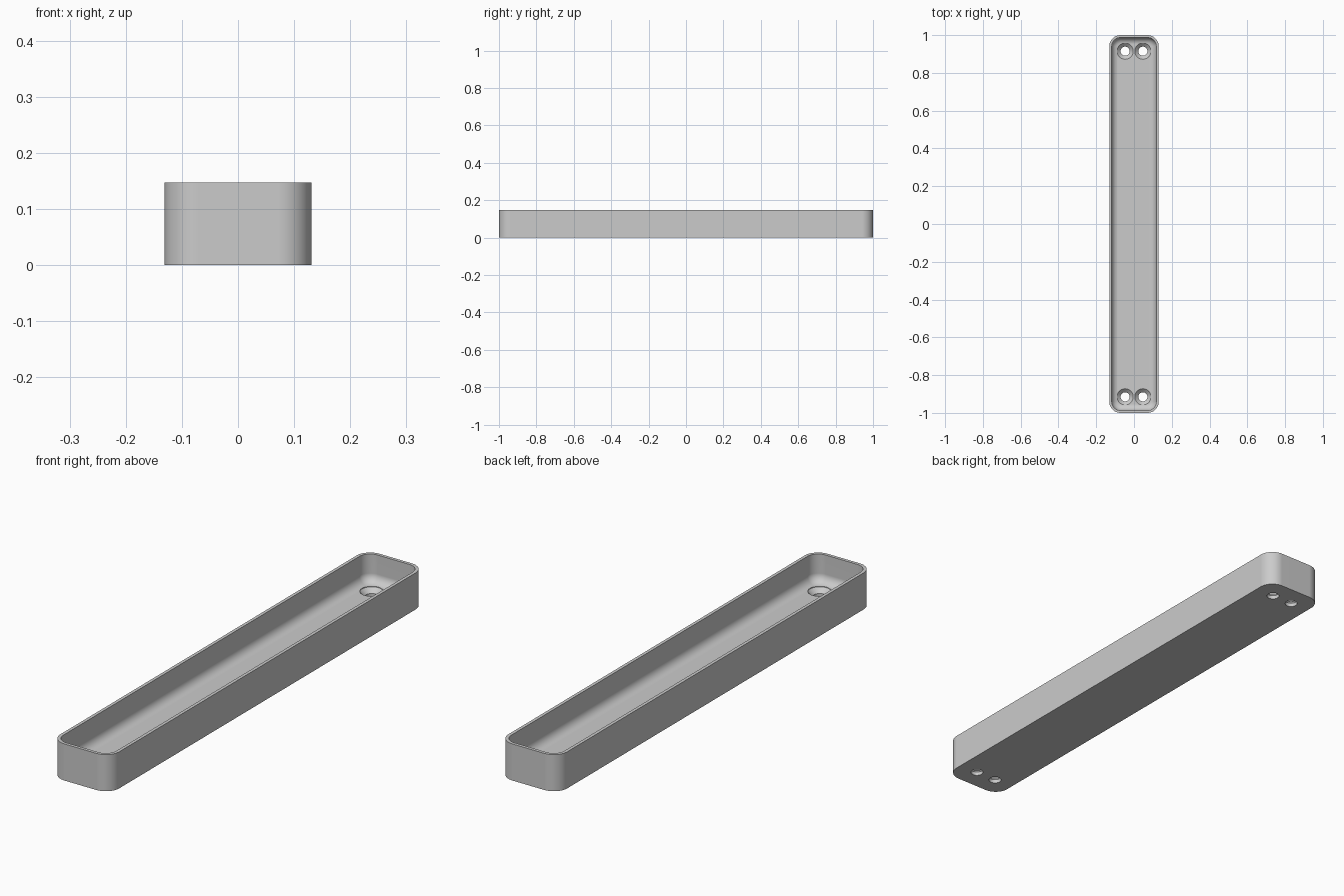
import bpy, bmesh
from math import sin, cos, pi

cube = bpy.data.objects.get("Cube")
if cube:
    bpy.data.objects.remove(cube, do_unlink=True)

# Main dimensions
HALF_X, HALF_Y, HEIGHT = 0.131, 1.0, 0.147
CORNER, WALL, FLOOR, FILLET = 0.06, 0.013, 0.035, 0.035
HOLE_X, HOLE_Y, HOLE_R, SINK_R = 0.047, 0.915, 0.024, 0.043

grey = bpy.data.materials.new("light_grey")
grey.use_nodes = True
colour = (0.6, 0.6, 0.6, 1)
grey.diffuse_color = colour
grey.node_tree.nodes["Principled BSDF"].inputs["Base Color"].default_value = colour


def rounded_ring(inset, z, steps=12):
    """Rounded rectangle, shrunk inwards by inset."""
    r = CORNER - inset
    pts = []
    for q, (sx, sy) in enumerate([(1, 1), (-1, 1), (-1, -1), (1, -1)]):
        for i in range(steps + 1):
            a = (q + i / steps) * pi / 2
            pts.append((sx * (HALF_X - CORNER) + r * cos(a),
                        sy * (HALF_Y - CORNER) + r * sin(a), z))
    return pts


def circle_ring(cx, cy, r, z, steps=32):
    return [(cx + r * cos(2 * pi * i / steps), cy + r * sin(2 * pi * i / steps), z)
            for i in range(steps)]


def loft(bm, rings):
    """Skin a stack of rings and cap both ends."""
    loops = [[bm.verts.new(p) for p in ring] for ring in rings]
    n = len(loops[0])
    for a, b in zip(loops, loops[1:]):
        for i in range(n):
            j = (i + 1) % n
            bm.faces.new((a[i], a[j], b[j], b[i]))
    bm.faces.new(loops[0][::-1])
    bm.faces.new(loops[-1])


def make_object(name, stacks):
    bm = bmesh.new()
    for rings in stacks:
        loft(bm, rings)
    bmesh.ops.recalc_face_normals(bm, faces=bm.faces)
    mesh = bpy.data.meshes.new(name)
    bm.to_mesh(mesh)
    bm.free()
    mesh.materials.append(grey)
    ob = bpy.data.objects.new(name, mesh)
    bpy.context.collection.objects.link(ob)
    return ob


# Tray: outer wall, rim, inner wall, then a rounded cove down to the floor
profile = [(0, 0), (0, HEIGHT), (WALL, HEIGHT)]
for k in range(9):
    a = k / 8 * pi / 2
    profile.append((WALL + FILLET * (1 - cos(a)), FLOOR + FILLET * (1 - sin(a))))
tray = make_object("tray", [[rounded_ring(i, z) for i, z in profile]])

# Countersunk screw holes, two at each end
sink = [(HOLE_R, -0.05), (HOLE_R, 0.015), (SINK_R, FLOOR - 0.002), (SINK_R, 0.1)]
holes = [[circle_ring(sx * HOLE_X, sy * HOLE_Y, r, z) for r, z in sink]
         for sx in (-1, 1) for sy in (-1, 1)]
cutter = make_object("screw_hole_cutter", holes)
cutter.hide_render = True

bpy.ops.object.select_all(action='DESELECT')
tray.select_set(True)
bpy.context.view_layer.objects.active = tray
cut = tray.modifiers.new("screw_holes", 'BOOLEAN')
cut.operation = 'DIFFERENCE'
cut.solver = 'EXACT'
cut.object = cutter
bpy.ops.object.modifier_apply(modifier=cut.name)
bpy.data.objects.remove(cutter, do_unlink=True)

# Smooth curves, crisp edges, flat floor
bpy.ops.object.shade_smooth_by_angle(angle=pi / 6)
weighted = tray.modifiers.new("flat_floor_normals", 'WEIGHTED_NORMAL')
weighted.keep_sharp = True
